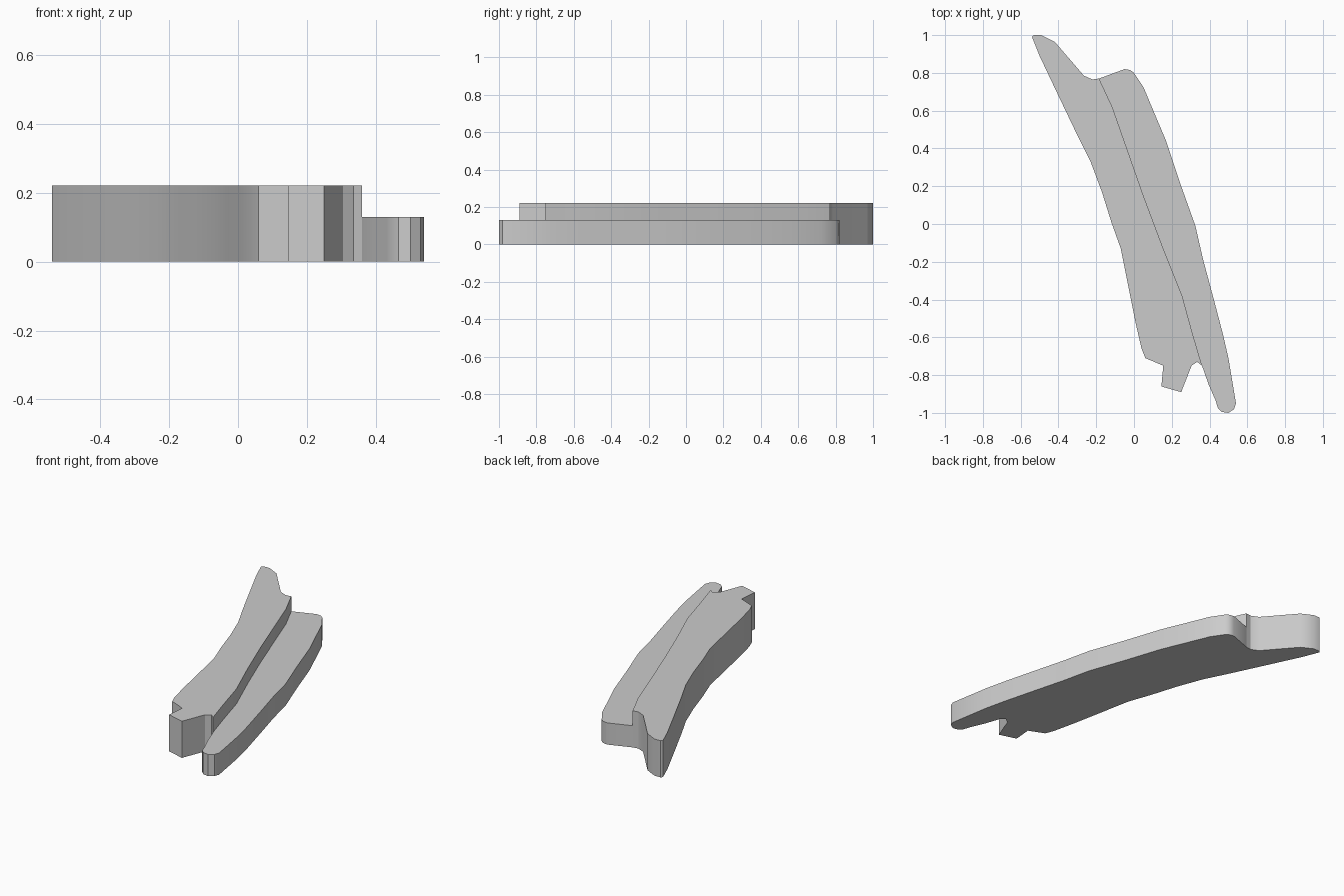
import bpy
import bmesh

# Remove the default object only
default_cube = bpy.data.objects.get("Cube")
if default_cube:
    bpy.data.objects.remove(default_cube, do_unlink=True)

RAIL_HEIGHT = 0.22
FLANGE_HEIGHT = 0.13

# One plain grey for the whole part
grey = bpy.data.materials.new("plain grey")
grey.use_nodes = True
colour = (0.6, 0.6, 0.6, 1)
grey.diffuse_color = colour
shader = next(node for node in grey.node_tree.nodes if node.type == "BSDF_PRINCIPLED")
shader.inputs["Base Color"].default_value = colour


def extrude_outline(name, outline, height):
    """Make a solid plate standing on the ground from a closed outline."""
    mesh_builder = bmesh.new()
    corners = [mesh_builder.verts.new((x, y, 0)) for x, y in outline]
    base = mesh_builder.faces.new(corners)
    extruded = bmesh.ops.extrude_face_region(
        mesh_builder, geom=[base], use_keep_orig=True)
    raised = [item for item in extruded["geom"]
              if isinstance(item, bmesh.types.BMVert)]
    bmesh.ops.translate(mesh_builder, verts=raised, vec=(0, 0, height))
    bmesh.ops.recalc_face_normals(mesh_builder, faces=mesh_builder.faces[:])

    mesh = bpy.data.meshes.new(name)
    mesh_builder.to_mesh(mesh)
    mesh_builder.free()
    mesh.materials.append(grey)

    plate = bpy.data.objects.new(name, mesh)
    bpy.context.collection.objects.link(plate)
    bpy.ops.object.select_all(action="DESELECT")
    plate.select_set(True)
    bpy.context.view_layer.objects.active = plate
    bpy.ops.object.shade_smooth_by_angle()
    return plate


# Curved step shared by both plates, from the front end to the back end
step_line = [(.36, -.75), (.31, -.58), (.255, -.38), (.155, -.13),
             (.05, .15), (-.115, .62), (-.185, .77)]

# Rounded horn at the back of the tall rail
back_horn = [(-.22, .765), (-.265, .785), (-.42, .965), (-.49, 1), (-.53, 1)]

# Gently bowed left-hand edge of the tall rail, back to front
rail_edge = [(-.54, .99), (-.5, .89), (-.41, .7), (-.3, .47), (-.23, .33),
             (-.17, .17), (-.12, .01), (-.07, -.13), (-.03, -.33),
             (.01, -.53), (.04, -.66), (.06, -.71)]

# Square tab and small notch at the front of the tall rail
front_tab = [(.155, -.75), (.145, -.86), (.25, -.89), (.305, -.75), (.335, -.73)]

# Rounded toe at the front of the low flange
front_toe = [(.395, -.85), (.43, -.93), (.445, -.975), (.465, -.995),
             (.5, -1), (.53, -.98), (.54, -.95)]

# Bowed outer edge of the low flange, front to back
flange_edge = [(.5, -.71), (.47, -.58), (.42, -.39), (.365, -.185),
               (.325, -.01), (.25, .2), (.17, .44), (.115, .57),
               (.05, .725), (0, .8), (-.02, .815), (-.05, .82)]

extrude_outline("tall_rail", step_line + back_horn + rail_edge + front_tab, RAIL_HEIGHT)
extrude_outline("low_flange", step_line[::-1] + front_toe + flange_edge, FLANGE_HEIGHT)
